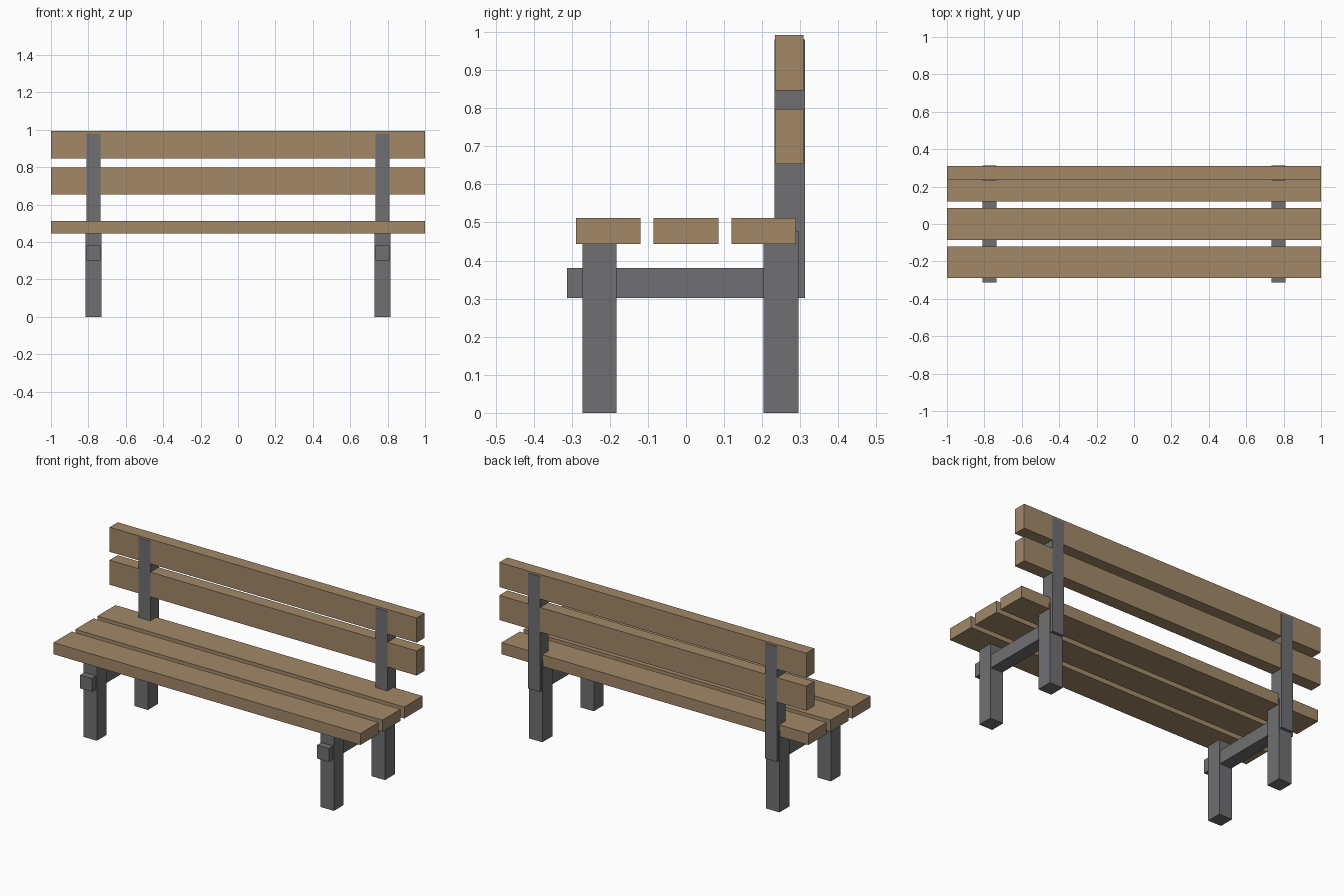
import bpy

if "Cube" in bpy.data.objects:
    bpy.data.objects.remove(bpy.data.objects["Cube"])


def material(name, color):
    m = bpy.data.materials.new(name)
    m.diffuse_color = (*color, 1)
    m.use_nodes = True
    m.node_tree.nodes["Principled BSDF"].inputs["Base Color"].default_value = m.diffuse_color
    return m


wood = material("wood", (0.36, 0.25, 0.14))
metal = material("dark_metal", (0.16, 0.16, 0.17))


def box(name, x, y, z, mat):
    """Box spanning the (min, max) range on each axis."""
    bpy.ops.mesh.primitive_cube_add(size=1, location=[(a + b) / 2 for a, b in (x, y, z)])
    ob = bpy.context.object
    ob.name = name
    ob.scale = [b - a for a, b in (x, y, z)]
    bpy.ops.object.transform_apply(location=False, rotation=False, scale=True)
    ob.data.materials.append(mat)
    return ob


# Three seat slats
for y in (-0.204, 0, 0.204):
    box("seat_slat", (-1, 1), (y - 0.085, y + 0.085), (0.444, 0.512), wood)

# Two backrest slats
for z in (0.653, 0.847):
    box("back_slat", (-1, 1), (0.234, 0.309), (z, z + 0.145), wood)

# Left and right frames
for side, cx in (("left", -0.772), ("right", 0.772)):
    leg_x = (cx - 0.043, cx + 0.043)
    bar_x = (cx - 0.038, cx + 0.038)
    box(side + "_front_leg", leg_x, (-0.272, -0.183), (0, 0.478), metal)
    box(side + "_back_leg", leg_x, (0.203, 0.295), (0, 0.478), metal)
    box(side + "_rail", bar_x, (-0.312, 0.311), (0.302, 0.381), metal)
    box(side + "_back_post", bar_x, (0.232, 0.312), (0.302, 0.981), metal)
